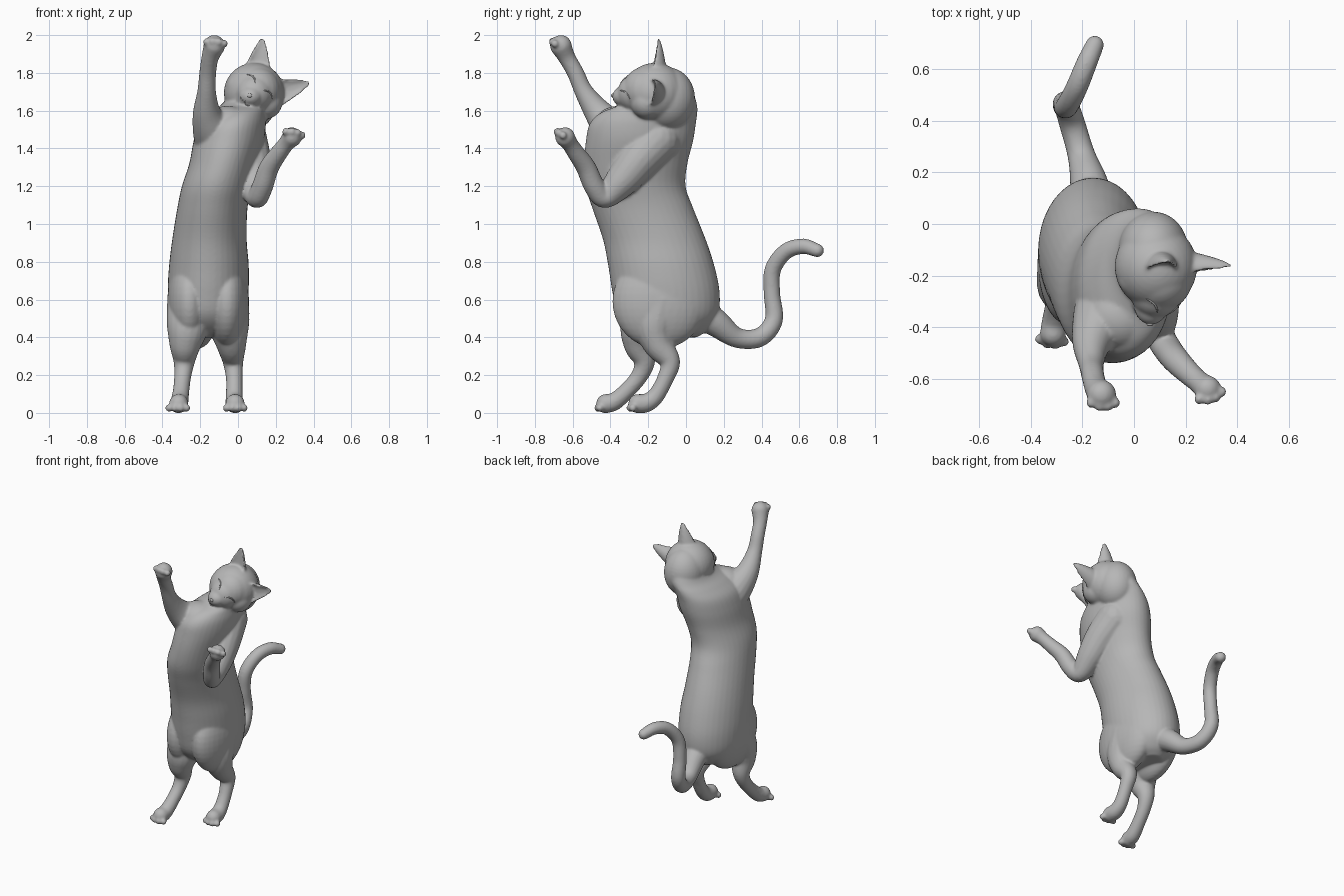
import bpy, bmesh, math
from mathutils import Vector, Matrix
from mathutils.bvhtree import BVHTree

fur = bpy.data.materials.new("grey_fur")
fur.diffuse_color = (0.47, 0.47, 0.47, 1)


def finish(bm, name):
    """Turn a bmesh into a smooth grey object."""
    bmesh.ops.recalc_face_normals(bm, faces=bm.faces)
    for f in bm.faces:
        f.smooth = True
    me = bpy.data.meshes.new(name)
    bm.to_mesh(me)
    bm.free()
    me.materials.append(fur)
    ob = bpy.data.objects.new(name, me)
    bpy.context.collection.objects.link(ob)
    return ob


def skin(bm, rings):
    """Join closed rings of points into a capped surface."""
    vs = [[bm.verts.new(p) for p in r] for r in rings]
    n = len(vs[0])
    for a, b in zip(vs, vs[1:]):
        for i in range(n):
            bm.faces.new((a[i], a[(i + 1) % n], b[(i + 1) % n], b[i]))
    bm.faces.new(vs[0][::-1])
    bm.faces.new(vs[-1])


def spline(pts, steps=6):
    """Catmull-Rom interpolation of equal-length tuples."""
    p = [Vector(q) for q in pts]
    p = [p[0] * 2 - p[1]] + p + [p[-1] * 2 - p[-2]]
    out = []
    for a, b, c, d in zip(p, p[1:], p[2:], p[3:]):
        for k in range(steps):
            t = k / steps
            out.append((b * 2 + (c - a) * t + (a * 2 - b * 5 + c * 4 - d) * t ** 2
                        + (b * 3 - a - c * 3 + d) * t ** 3) / 2)
    return out + [p[-2]]


def ball(bm, c, r, u=24, v=16):
    r = r if isinstance(r, tuple) else (r, r, r)
    m = Matrix.Translation(c) @ Matrix.Diagonal((*r, 1))
    bmesh.ops.create_uvsphere(bm, u_segments=u, v_segments=v, radius=1, matrix=m)


def tube(bm, pts, n=18, steps=6):
    """Round limb through (x, y, z, radius) points with rounded ends."""
    path = spline(pts, steps)
    pos = [Vector(p[:3]) for p in path]
    rings, side = [], Vector((1, 0.1, 0.05))
    for i, p in enumerate(pos):
        t = (pos[min(i + 1, len(pos) - 1)] - pos[max(i - 1, 0)]).normalized()
        side = (side - t * side.dot(t)).normalized()
        w = t.cross(side)
        rings.append([p + (side * math.cos(a) + w * math.sin(a)) * path[i][3]
                      for a in (2 * math.pi * k / n for k in range(n))])
    skin(bm, rings)
    for q in (path[0], path[-1]):
        ball(bm, q[:3], q[3], n, 10)


def toes(bm, centre, fwd, side):
    """Four small pads fanned over the front of a paw."""
    c, f, s = Vector(centre), Vector(fwd).normalized(), Vector(side).normalized()
    for k in (-1.5, -0.5, 0.5, 1.5):
        ball(bm, c + s * k * 0.031 + f * (0.042 - 0.007 * k * k), 0.021, 14, 10)


def ear(bm, base, tip, side, back):
    """Cupped shell that tapers and curves to a tip."""
    base, tip, side, back = map(Vector, (base, tip, side, back))
    rings, n = [], 12
    for j in range(11):
        t = j / 10 * 0.97
        w = (1 - t) ** 0.7
        arc = [math.pi * k / n for k in range(n + 1)]
        c = base.lerp(tip, t)
        outer = [c + (side * math.cos(a) + back * math.sin(a)) * w for a in arc]
        inner = [c + (side * math.cos(a) * 0.85 + back * math.sin(a) * 0.3) * w
                 for a in arc[-2:0:-1]]
        rings.append(outer + inner)
    skin(bm, rings)


body = bmesh.new()

# Torso and neck: z, left x, right x, front y, back y
torso = [(0.4, -0.24, -0.08, -0.2, 0.06), (0.44, -0.31, -0.01, -0.29, 0.115),
         (0.52, -0.36, 0.04, -0.36, 0.17), (0.64, -0.372, 0.056, -0.39, 0.178),
         (0.78, -0.365, 0.057, -0.412, 0.15), (0.92, -0.348, 0.046, -0.44, 0.104),
         (1.08, -0.322, 0.05, -0.495, 0.04), (1.2, -0.297, 0.07, -0.532, -0.002),
         (1.32, -0.258, 0.1, -0.54, 0.008), (1.44, -0.235, 0.137, -0.53, 0.038),
         (1.53, -0.205, 0.148, -0.51, 0.052), (1.59, -0.145, 0.148, -0.45, 0.06),
         (1.64, -0.08, 0.16, -0.33, 0.057), (1.72, -0.03, 0.17, -0.22, 0.03)]
skin(body, [[((s[1] + s[2]) / 2 + (s[2] - s[1]) / 2 * math.cos(a),
              (s[3] + s[4]) / 2 + (s[4] - s[3]) / 2 * math.sin(a), s[0])
             for a in (2 * math.pi * k / 40 for k in range(40))]
            for s in spline(torso, 5)])

# Thigh and haunch masses, and the upper chest
for x in (-0.058, -0.258):
    ball(body, (x, -0.14, 0.59), (0.116, 0.25, 0.25), 32, 20)
ball(body, (-0.055, -0.36, 1.525), (0.13, 0.125, 0.1))

# Raised foreleg
tube(body, [(-0.09, -0.27, 1.4, 0.13), (-0.135, -0.385, 1.5, 0.107),
            (-0.165, -0.465, 1.59, 0.075), (-0.166, -0.54, 1.7, 0.05),
            (-0.16, -0.585, 1.8, 0.045), (-0.148, -0.63, 1.88, 0.046),
            (-0.126, -0.662, 1.943, 0.058)])
toes(body, (-0.122, -0.67, 1.948), (0.1, -0.85, 0.4), (1, 0, -0.1))
# Bent foreleg
tube(body, [(0.03, -0.15, 1.45, 0.125), (0.065, -0.25, 1.34, 0.11),
            (0.085, -0.34, 1.23, 0.09), (0.1, -0.43, 1.143, 0.06),
            (0.13, -0.485, 1.2, 0.056), (0.165, -0.53, 1.3, 0.053),
            (0.22, -0.585, 1.38, 0.046), (0.255, -0.615, 1.425, 0.044),
            (0.285, -0.64, 1.46, 0.053)])
toes(body, (0.288, -0.643, 1.468), (0.3, -0.8, 0.4), (0.9, 0.3, -0.2))
# Hind legs
tube(body, [(-0.06, -0.13, 0.6, 0.12), (-0.048, -0.165, 0.46, 0.108),
            (-0.035, -0.145, 0.36, 0.08), (-0.026, -0.085, 0.27, 0.055),
            (-0.02, -0.11, 0.18, 0.044), (-0.02, -0.16, 0.09, 0.045),
            (-0.018, -0.21, 0.053, 0.05), (-0.015, -0.255, 0.049, 0.051)])
toes(body, (-0.014, -0.255, 0.026), (0, -1, 0), (1, 0, 0))
tube(body, [(-0.255, -0.16, 0.6, 0.12), (-0.266, -0.235, 0.46, 0.112),
            (-0.28, -0.245, 0.36, 0.085), (-0.285, -0.22, 0.27, 0.057),
            (-0.293, -0.25, 0.19, 0.045), (-0.302, -0.32, 0.11, 0.044),
            (-0.31, -0.38, 0.06, 0.048), (-0.314, -0.425, 0.049, 0.051)])
toes(body, (-0.316, -0.425, 0.026), (-0.1, -1, 0), (1, -0.1, 0))
# Tail
tube(body, [(-0.16, 0.06, 0.54, 0.09), (-0.175, 0.16, 0.475, 0.074),
            (-0.205, 0.27, 0.398, 0.054), (-0.24, 0.39, 0.4, 0.051),
            (-0.265, 0.465, 0.49, 0.048), (-0.27, 0.455, 0.63, 0.044),
            (-0.258, 0.46, 0.76, 0.044), (-0.222, 0.53, 0.855, 0.043),
            (-0.185, 0.62, 0.882, 0.041), (-0.152, 0.695, 0.86, 0.036)])
# Head: skull, nape, brow, cheeks, bridge, muzzle, chin
ball(body, (0.085, -0.165, 1.695), (0.16, 0.165, 0.158), 32, 20)
ball(body, (0.075, -0.1, 1.665), (0.135, 0.148, 0.165), 32, 20)
ball(body, (0.1, -0.21, 1.706), 0.128)
ball(body, (0.145, -0.205, 1.645), 0.09)
ball(body, (0.022, -0.205, 1.72), 0.085)
ball(body, (0.085, -0.265, 1.69), 0.1)
ball(body, (0.066, -0.315, 1.675), (0.066, 0.076, 0.058))
ball(body, (0.052, -0.3, 1.655), (0.06, 0.065, 0.048))
# Ears
ear(body, (0.1, -0.185, 1.79), (0.132, -0.15, 1.995), (0.078, 0, -0.015), (0, 0.085, 0))
ear(body, (0.19, -0.195, 1.69), (0.388, -0.168, 1.75), (-0.022, 0, 0.078), (0, 0.095, 0))

# Fuse all the body parts into one soft surface
raw = finish(body, "cat_body_parts")
mod = raw.modifiers.new("fuse", "REMESH")
mod.mode, mod.voxel_size, mod.use_smooth_shade = "VOXEL", 0.0075, True
mod = raw.modifiers.new("soften", "SMOOTH")
mod.factor, mod.iterations = 0.5, 9
dg = bpy.context.evaluated_depsgraph_get()
me = bpy.data.meshes.new_from_object(raw.evaluated_get(dg))
cat = bpy.data.objects.new("cat_body", me)
bpy.context.collection.objects.link(cat)
bpy.data.objects.remove(raw)
me.materials.clear()
me.materials.append(fur)
for p in me.polygons:
    p.use_smooth = True
    p.material_index = 0
tree = BVHTree.FromPolygons([v.co for v in me.vertices], [p.vertices for p in me.polygons])


# Face lines laid on the head surface, in the tilted frame of the face
def face_line(name, x, z, half, bend, r):
    pts = []
    for i in range(9):
        t = i / 4 - 1
        a, b = half * t, bend * (1 - t * t)
        px, pz = x + (a + b) * 0.707, z + (b - a) * 0.707
        hit = tree.ray_cast(Vector((px, -1, pz)), Vector((0, 1, 0)))[0]
        if hit:
            pts.append((px, hit.y, pz, r * (1.1 - 0.5 * t * t)))
    bm = bmesh.new()
    tube(bm, pts, 8, 2)
    finish(bm, name)


face_line("upper_closed_eye", 0.07, 1.77, 0.03, 0.014, 0.004)
face_line("lower_closed_eye", 0.16, 1.685, 0.03, 0.014, 0.004)
face_line("upper_mouth_line", 0.026, 1.665, 0.018, -0.01, 0.003)
face_line("lower_mouth_line", 0.048, 1.64, 0.018, -0.01, 0.003)

# Nose
hit = tree.ray_cast(Vector((0.062, -1, 1.68)), Vector((0, 1, 0)))[0]
bm = bmesh.new()
ball(bm, hit, (0.013, 0.008, 0.011))
finish(bm, "nose")
